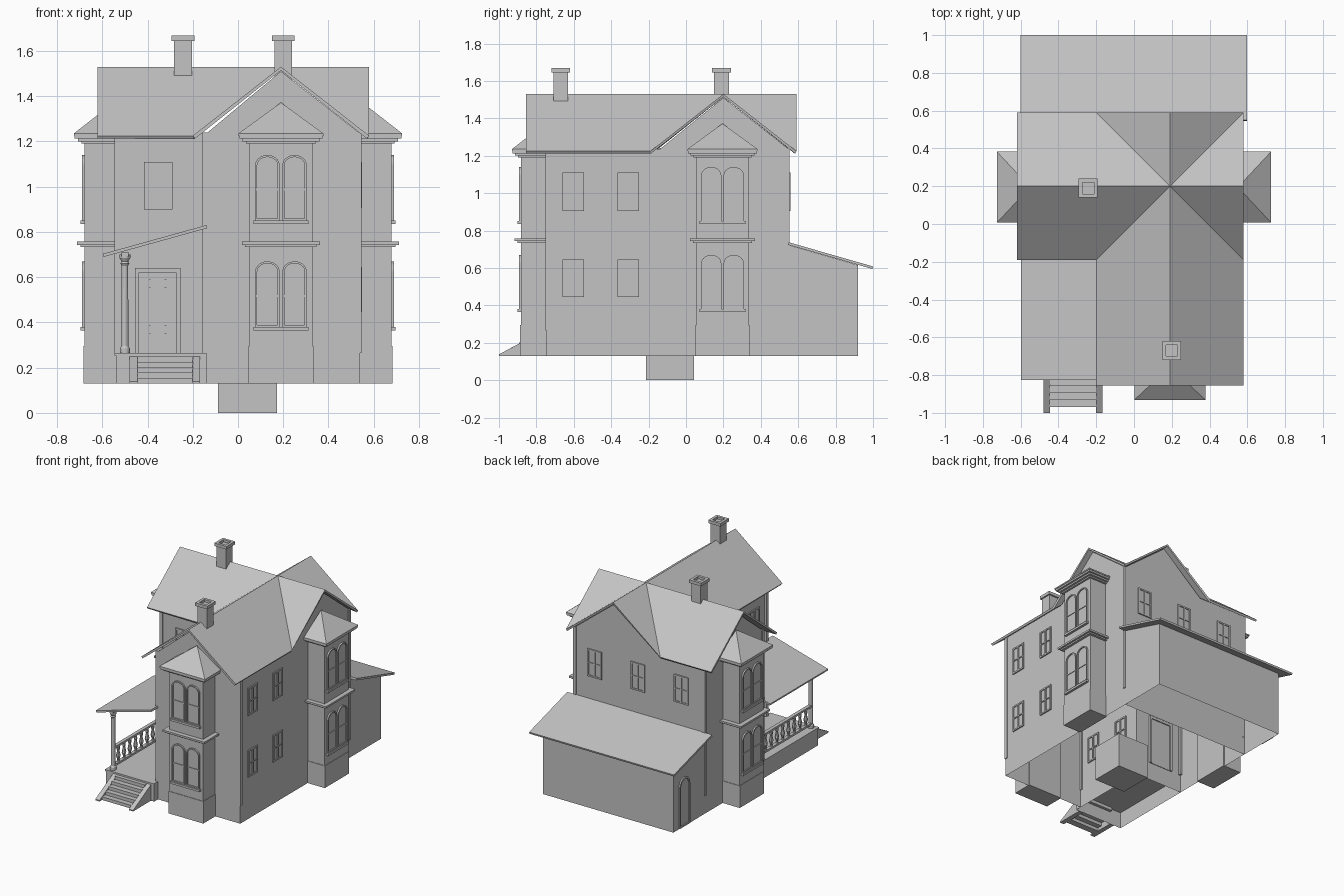
import bpy, bmesh, math
from mathutils import Matrix, Vector

cube = bpy.data.objects.get("Cube")
if cube:
    bpy.data.objects.remove(cube, do_unlink=True)

grey = bpy.data.materials.new("light_grey")
grey.use_nodes = True
grey.diffuse_color = (0.55, 0.55, 0.55, 1)
grey.node_tree.nodes["Principled BSDF"].inputs["Base Color"].default_value = (0.55, 0.55, 0.55, 1)

BASE, EAVE, RIDGE = 0.13, 1.235, 1.53
FLOOR = 0.265
CX, CY = 0.19, 0.2          # where the two ridges cross
UP = Vector((0, 0, 1))


def finish(bm, name, recalc=True):
    if recalc:
        bmesh.ops.recalc_face_normals(bm, faces=bm.faces)
    me = bpy.data.meshes.new(name)
    bm.to_mesh(me)
    bm.free()
    me.materials.append(grey)
    ob = bpy.data.objects.new(name, me)
    bpy.context.collection.objects.link(ob)
    return ob


def box(bm, x0, x1, y0, y1, z0, z1, m=Matrix()):
    size = Matrix.Diagonal((x1 - x0, y1 - y0, z1 - z0, 1))
    mid = Matrix.Translation(((x0 + x1) / 2, (y0 + y1) / 2, (z0 + z1) / 2))
    bmesh.ops.create_cube(bm, size=1, matrix=m @ mid @ size)


def poly(bm, pts):
    return bm.faces.new([bm.verts.new(p) for p in pts])


def wall_run(bm, pts, z0, z1, closed=True):
    # upright wall faces following a plan outline, open above and below
    for i in range(len(pts) if closed else len(pts) - 1):
        a, b = pts[i], pts[(i + 1) % len(pts)]
        poly(bm, [(*a, z0), (*b, z0), (*b, z1), (*a, z1)])


def slab(name, faces, thick):
    # sheet of faces thickened downwards
    bm = bmesh.new()
    for f in faces:
        poly(bm, f)
    bmesh.ops.remove_doubles(bm, verts=bm.verts, dist=0.001)
    for f in bm.faces:
        f.normal_update()
        if f.normal.z < 0:
            f.normal_flip()
    ob = finish(bm, name, recalc=False)
    mod = ob.modifiers.new("thickness", "SOLIDIFY")
    mod.thickness = thick
    mod.offset = -1


def on_wall(x, y, nx, ny):
    # local axes: x along the wall, y outwards, z up
    n = Vector((nx, ny, 0))
    u = n.cross(UP)
    return Matrix(((u.x, n.x, 0, x), (u.y, n.y, 0, y), (0, 0, 1, 0), (0, 0, 0, 1)))


def arch(w, z0, spring, rise):
    pts = [(-w, z0), (w, z0)]
    return pts + [(w * math.cos(math.pi * i / 10), spring + rise * math.sin(math.pi * i / 10)) for i in range(11)]


def arched_frame(bm, m, cx, w, z0, spring, rise, t, d0, d1):
    # bordered arch with a thin panel set back inside it
    outer, inner = arch(w, z0, spring, rise), arch(w - t, z0 + t, spring, rise - t)
    loops = [[bm.verts.new(m @ Vector((cx + x, d, z))) for x, z in ring]
             for ring, d in ((outer, d0), (outer, d1), (inner, d1), (inner, d0 + 0.003))]
    for a, b in zip(loops, loops[1:]):
        for i in range(len(a)):
            j = (i + 1) % len(a)
            bm.faces.new((a[i], a[j], b[j], b[i]))
    bm.faces.new(loops[-1])


def sash_window(x, y, nx, ny, z0, z1, w=0.058, t=0.011):
    bm, m, d = bmesh.new(), on_wall(x, y, nx, ny), 0.009
    zm = (z0 + z1) / 2
    box(bm, -w, w, -0.003, 0.003, z0, z1, m)
    for a, b in ((-w, t - w), (-t / 2, t / 2), (w - t, w)):
        box(bm, a, b, -d, d, z0, z1, m)
    for a, b in ((z0, z0 + t), (zm - t / 3, zm + t / 3), (z1 - t, z1)):
        box(bm, -w, w, -d, d, a, b, m)
    finish(bm, "sash_window")


def lathe(bm, x, y, profile, seg=10):
    rings = [[bm.verts.new((x + r * math.cos(2 * math.pi * i / seg), y + r * math.sin(2 * math.pi * i / seg), z))
              for i in range(seg)] for r, z in profile]
    for a, b in zip(rings, rings[1:]):
        for i in range(seg):
            j = (i + 1) % seg
            bm.faces.new((a[i], a[j], b[j], b[i]))
    bm.faces.new(rings[0])
    bm.faces.new(rings[-1])


# house walls and gables
bm = bmesh.new()
wall_run(bm, [(-0.14, -0.745), (0.54, -0.745), (0.54, 0.55), (-0.54, 0.55), (-0.54, -0.14), (-0.14, -0.14)], BASE, EAVE)
for y in (-0.745, 0.55):
    poly(bm, [(-0.14, y, EAVE), (0.54, y, EAVE), (CX, y, RIDGE - 0.02)])
for x in (-0.54, 0.54):
    poly(bm, [(x, -0.14, EAVE), (x, 0.55, EAVE), (x, CY, RIDGE - 0.02)])
finish(bm, "house_walls")

# crossing gable roof
W, E, S, N, zl = -0.2, 0.58, -0.19, 0.59, 1.225
FRONT, LEFT = -0.855, -0.62
C = (CX, CY, RIDGE)
F, B, L, R = (CX, FRONT, RIDGE), (CX, N, RIDGE), (LEFT, CY, RIDGE), (E, CY, RIDGE)
slab("main_roof", [
    [F, C, (W, S, zl), (W, FRONT, zl)], [F, C, (E, S, zl), (E, FRONT, zl)],
    [L, C, (W, S, zl), (LEFT, S, zl)], [L, C, (W, N, zl), (LEFT, N, zl)],
    [B, C, (W, N, zl)], [B, C, (E, N, zl)], [R, C, (E, S, zl)], [R, C, (E, N, zl)]], 0.016)

# corner boards
bm = bmesh.new()
for x, y in ((0.534, -0.738), (0.534, 0.542), (-0.534, 0.542), (-0.534, -0.134), (-0.146, -0.738)):
    box(bm, x - 0.012, x + 0.012, y - 0.012, y + 0.012, FLOOR, 1.24)
finish(bm, "corner_boards")


def bay(x, y, nx, ny):
    # two storey bay with cornices, hipped cap and paired arched windows
    m, half, deep = on_wall(x, y, nx, ny), 0.14, 0.138
    bm = bmesh.new()
    box(bm, -half, half, -0.01, deep, BASE, 1.21, m)
    for out, z0, z1 in ((0.004, BASE, 0.295), (0.018, 0.733, 0.743), (0.033, 0.743, 0.757),
                        (0.014, 1.19, 1.2), (0.03, 1.2, 1.212), (0.044, 1.212, 1.225)):
        box(bm, -half - out, half + out, 0, deep + out, z0, z1, m)
    finish(bm, "bay_body")
    bm = bmesh.new()
    o = 0.048
    base = [bm.verts.new(m @ Vector(p)) for p in
            ((-half - o, 0, 1.225), (half + o, 0, 1.225), (half + o, deep + o, 1.225), (-half - o, deep + o, 1.225))]
    top = [bm.verts.new(v.co + UP * 0.01) for v in base]
    apex = bm.verts.new(m @ Vector((0, 0.01, 1.372)))
    bm.faces.new(base)
    for i in range(4):
        j = (i + 1) % 4
        bm.faces.new((base[i], base[j], top[j], top[i]))
        bm.faces.new((top[i], top[j], apex))
    finish(bm, "bay_roof")
    bm = bmesh.new()
    for z in (0.38, 0.85):
        for cx in (-0.06, 0.06):
            arched_frame(bm, m, cx, 0.054, z, z + 0.245, 0.045, 0.009, deep, deep + 0.011)
            box(bm, cx - 0.046, cx + 0.046, deep, deep + 0.008, z + 0.133, z + 0.142, m)
        box(bm, -0.122, 0.122, deep, deep + 0.018, z - 0.016, z, m)
    finish(bm, "bay_windows")


bay(CX, -0.745, 0, -1)
bay(0.54, 0.195, 1, 0)
bay(-0.54, 0.195, -1, 0)

# plain windows
for z0, z1 in ((0.445, 0.645), (0.905, 1.11)):
    for y in (-0.603, -0.308):
        sash_window(0.54, y, 1, 0, z0, z1)
        sash_window(-0.14, y, -1, 0, z0, z1)
sash_window(-0.353, -0.14, 0, -1, 0.9, 1.11, w=0.063)
for x in (0.368, 0.01, -0.348):
    sash_window(x, 0.55, 0, 1, 0.905, 1.11)

# rear lean-to
bm = bmesh.new()
wall_run(bm, [(0.54, 0.55), (0.54, 0.92), (-0.54, 0.92), (-0.54, 0.55)], BASE, 0.615, closed=False)
for x in (-0.54, 0.54):
    poly(bm, [(x, 0.55, 0.615), (x, 0.92, 0.615), (x, 0.55, 0.722)])
finish(bm, "rear_walls")
slab("rear_roof", [[(-0.6, 0.55, 0.737), (0.597, 0.55, 0.737), (0.597, 1, 0.608), (-0.6, 1, 0.608)]], 0.014)
bm = bmesh.new()
arched_frame(bm, on_wall(-0.54, 0.795, -1, 0), 0, 0.06, 0.135, 0.44, 0.06, 0.012, 0, 0.01)
finish(bm, "rear_door")

# chimneys with open tops
for x, y in ((-0.243, 0.19), (0.2, -0.67)):
    bm = bmesh.new()
    box(bm, x - 0.039, x + 0.039, y - 0.039, y + 0.039, 1.4, 1.65)
    for s in (-1, 1):
        a, b = sorted((s * 0.03, s * 0.05))
        box(bm, x + a, x + b, y - 0.05, y + 0.05, 1.645, 1.668)
        box(bm, x - 0.03, x + 0.03, y + a, y + b, 1.645, 1.668)
    finish(bm, "chimney")

# porch deck, skirt and roof
PF = -0.79
bm = bmesh.new()
box(bm, -0.545, -0.14, PF - 0.005, -0.14, FLOOR - 0.012, FLOOR)
wall_run(bm, [(-0.54, -0.14), (-0.54, PF), (-0.14, PF), (-0.14, -0.745)], BASE, FLOOR, closed=False)
finish(bm, "porch_deck")
slab("porch_roof", [[(-0.598, -0.825, 0.703), (-0.14, -0.825, 0.83), (-0.14, -0.14, 0.83), (-0.598, -0.14, 0.703)]], 0.014)

# porch columns, beam and balustrade
bm = bmesh.new()
for y in (-0.76, -0.165):
    lathe(bm, -0.5, y, [(0.022, FLOOR), (0.022, 0.285), (0.016, 0.295), (0.014, 0.65),
                        (0.02, 0.66), (0.015, 0.67), (0.024, 0.685), (0.024, 0.7)], 12)
finish(bm, "porch_columns")
bm = bmesh.new()
box(bm, -0.515, -0.485, -0.785, -0.14, 0.692, 0.712)
finish(bm, "porch_beam")
bm = bmesh.new()
for z in (0.288, 0.42):
    box(bm, -0.513, -0.487, -0.76, -0.165, z, z + 0.015)
for i in range(8):
    lathe(bm, -0.5, -0.7 + i * 0.068, [(0.012, 0.3), (0.007, 0.315), (0.016, 0.345), (0.008, 0.385), (0.012, 0.395), (0.01, 0.422)], 8)
finish(bm, "balustrade")

# porch steps with side boards
bm = bmesh.new()
for i in range(5):
    y = -0.97 + i * 0.038
    box(bm, -0.445, -0.2, y, y + 0.05, BASE + i * 0.024, BASE + (i + 1) * 0.024)
for x0 in (-0.48, -0.202):
    side = [(-1, BASE), (PF, BASE), (PF, 0.25), (-1, 0.138)]
    f = poly(bm, [(x0, y, z) for y, z in side])
    ext = bmesh.ops.extrude_face_region(bm, geom=[f], use_keep_orig=True)
    bmesh.ops.translate(bm, vec=(0.035, 0, 0), verts=[v for v in ext["geom"] if isinstance(v, bmesh.types.BMVert)])
finish(bm, "porch_steps")

# front door with frame and hinge straps
bm = bmesh.new()
m = on_wall(-0.355, -0.14, 0, -1)
box(bm, -0.085, 0.085, -0.004, 0.004, FLOOR, 0.62, m)
for a, b in ((-0.1, -0.082), (0.082, 0.1)):
    box(bm, a, b, -0.012, 0.012, FLOOR, 0.64, m)
box(bm, -0.1, 0.1, -0.012, 0.012, 0.62, 0.64, m)
for z in (0.352, 0.555):
    box(bm, -0.062, 0.062, 0, 0.009, z, z + 0.036, m)
    for x in (-0.035, 0.035):
        box(bm, x - 0.004, x + 0.004, 0, 0.013, z, z + 0.036, m)
finish(bm, "front_door")

# block under the house
bm = bmesh.new()
box(bm, -0.088, 0.172, -0.213, 0.042, 0, 0.26)
finish(bm, "cellar_block")
